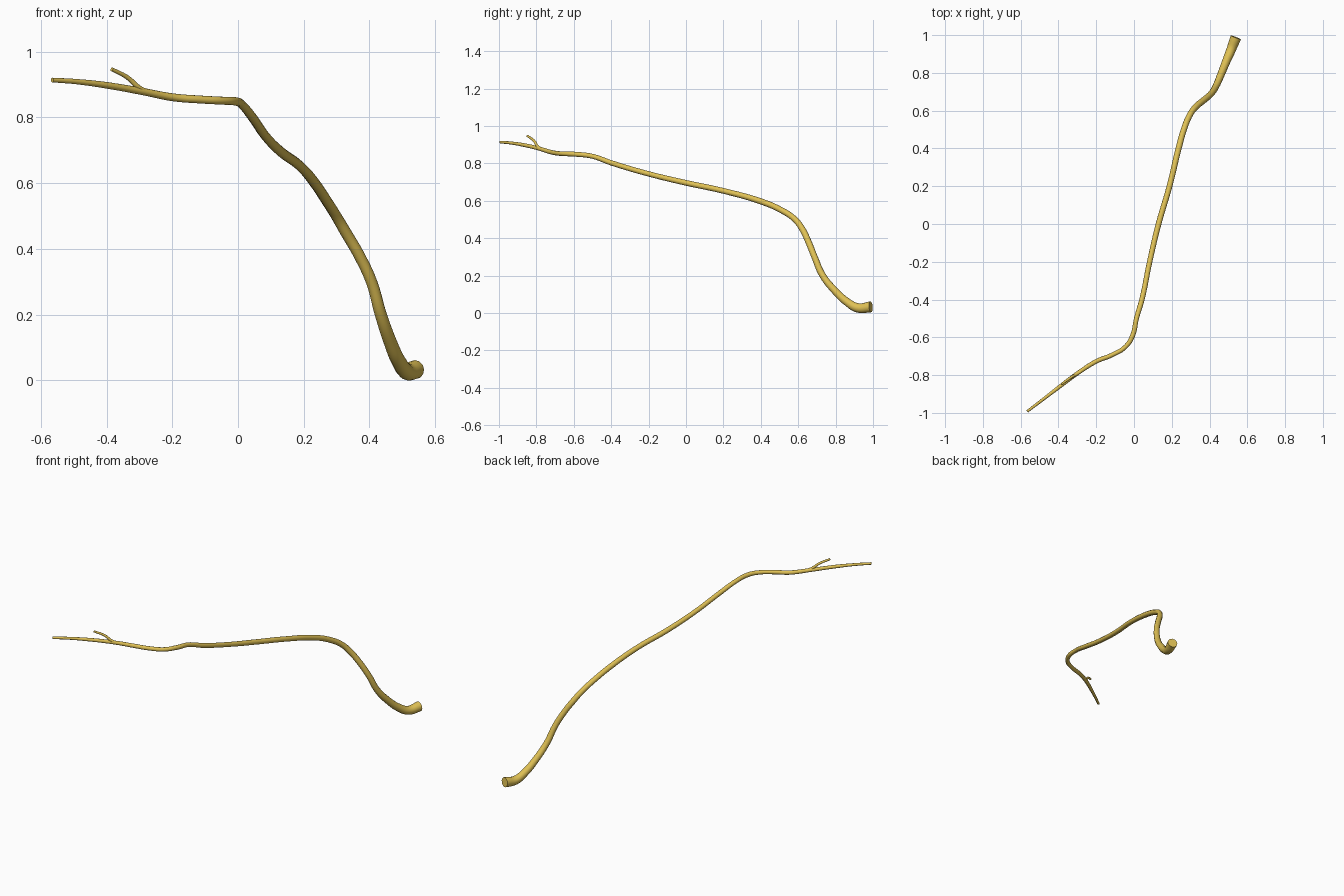
import bpy, math

mat = bpy.data.materials.new("bark")
mat.diffuse_color = (0.74, 0.53, 0.09, 1)


def limb(name, pts):
    """Round tapering limb swept through (x, y, z, radius) points."""
    cu = bpy.data.curves.new(name, 'CURVE')
    cu.dimensions = '3D'
    cu.bevel_depth = 1.0
    cu.bevel_resolution = 4
    cu.resolution_u = 6
    cu.use_fill_caps = True
    sp = cu.splines.new('BEZIER')
    sp.bezier_points.add(len(pts) - 1)
    for bp, (x, y, z, r) in zip(sp.bezier_points, pts):
        bp.co = (x, y, z)
        bp.radius = r
        bp.handle_left_type = bp.handle_right_type = 'AUTO'
    ob = bpy.data.objects.new(name, cu)
    bpy.context.collection.objects.link(ob)
    bpy.ops.object.select_all(action='DESELECT')
    ob.select_set(True)
    bpy.context.view_layer.objects.active = ob
    bpy.ops.object.convert(target='MESH')
    ob = bpy.context.object
    bpy.ops.object.shade_smooth_by_angle(angle=math.radians(40))
    ob.data.materials.clear()
    ob.data.materials.append(mat)
    return ob


# Main branch, thick cut end to thin tip
limb("branch", [
    (.539, .988, .033, .029), (.513, .92, .027, .025), (.488, .86, .060, .022),
    (.464, .80, .115, .020), (.434, .73, .202, .018), (.407, .688, .298, .017),
    (.369, .655, .380, .017), (.327, .62, .452, .017), (.297, .58, .503, .016),
    (.264, .50, .555, .016), (.236, .40, .597, .016), (.188, .20, .653, .015),
    (.130, 0, .696, .015), (.083, -.20, .744, .014), (.042, -.40, .803, .014),
    (.013, -.50, .838, .013), (-.007, -.59, .849, .013), (-.045, -.65, .851, .012),
    (-.120, -.695, .855, .012), (-.195, -.725, .861, .012), (-.29, -.784, .879, .011),
    (-.40, -.866, .898, .010), (-.49, -.935, .909, .008), (-.565, -.992, .914, .007),
])

# Small side twig near the tip
limb("twig", [
    (-.275, -.775, .876, .009), (-.302, -.794, .891, .008),
    (-.334, -.812, .920, .007), (-.384, -.848, .947, .006),
])
